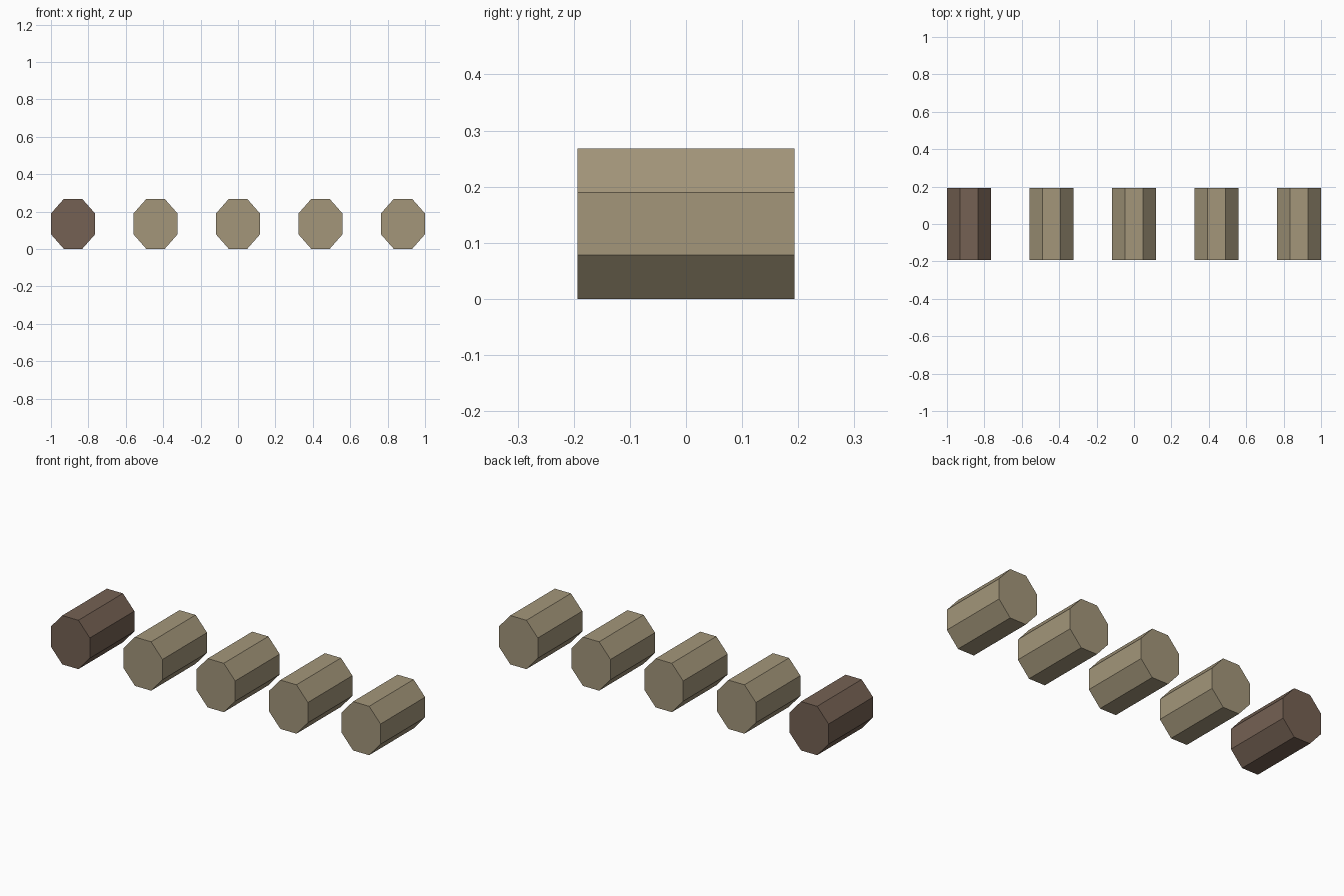
import bpy, math

if "Cube" in bpy.data.objects:
    bpy.data.objects.remove(bpy.data.objects["Cube"])

HALF_W, HALF_H, LENGTH, SPACING = 0.118, 0.134, 0.386, 0.441


def srgb(r, g, b):
    lin = [(c / 255 / 12.92) if c < 11 else ((c / 255 + 0.055) / 1.055) ** 2.4 for c in (r, g, b)]
    return (*lin, 1.0)


def material(name, rgb):
    m = bpy.data.materials.new(name)
    m.diffuse_color = srgb(*rgb)
    m.use_nodes = True
    m.node_tree.nodes["Principled BSDF"].inputs["Base Color"].default_value = m.diffuse_color
    return m


tan = material("tan", (163, 150, 122))
brown = material("dark_brown", (117, 97, 83))


# Octagonal bar lying along y, flat side down
def bar(name, x, mat):
    r = 1 / math.cos(math.pi / 8)
    pts = [(r * HALF_W * math.cos(a), r * HALF_H * math.sin(a))
           for a in (math.pi / 8 + i * math.pi / 4 for i in range(8))]
    verts = [(px, y, pz) for y in (-LENGTH / 2, LENGTH / 2) for px, pz in pts]
    faces = [tuple(range(8)), tuple(range(15, 7, -1))]
    faces += [(i, i + 8, (i + 1) % 8 + 8, (i + 1) % 8) for i in range(8)]
    mesh = bpy.data.meshes.new(name)
    mesh.from_pydata(verts, [], faces)
    mesh.materials.append(mat)
    obj = bpy.data.objects.new(name, mesh)
    obj.location = (x, 0, HALF_H)
    bpy.context.collection.objects.link(obj)


# Row of five bars, the leftmost one dark
for i in range(5):
    bar("dark_bar" if i == 0 else f"tan_bar_{i}", (i - 2) * SPACING, brown if i == 0 else tan)
